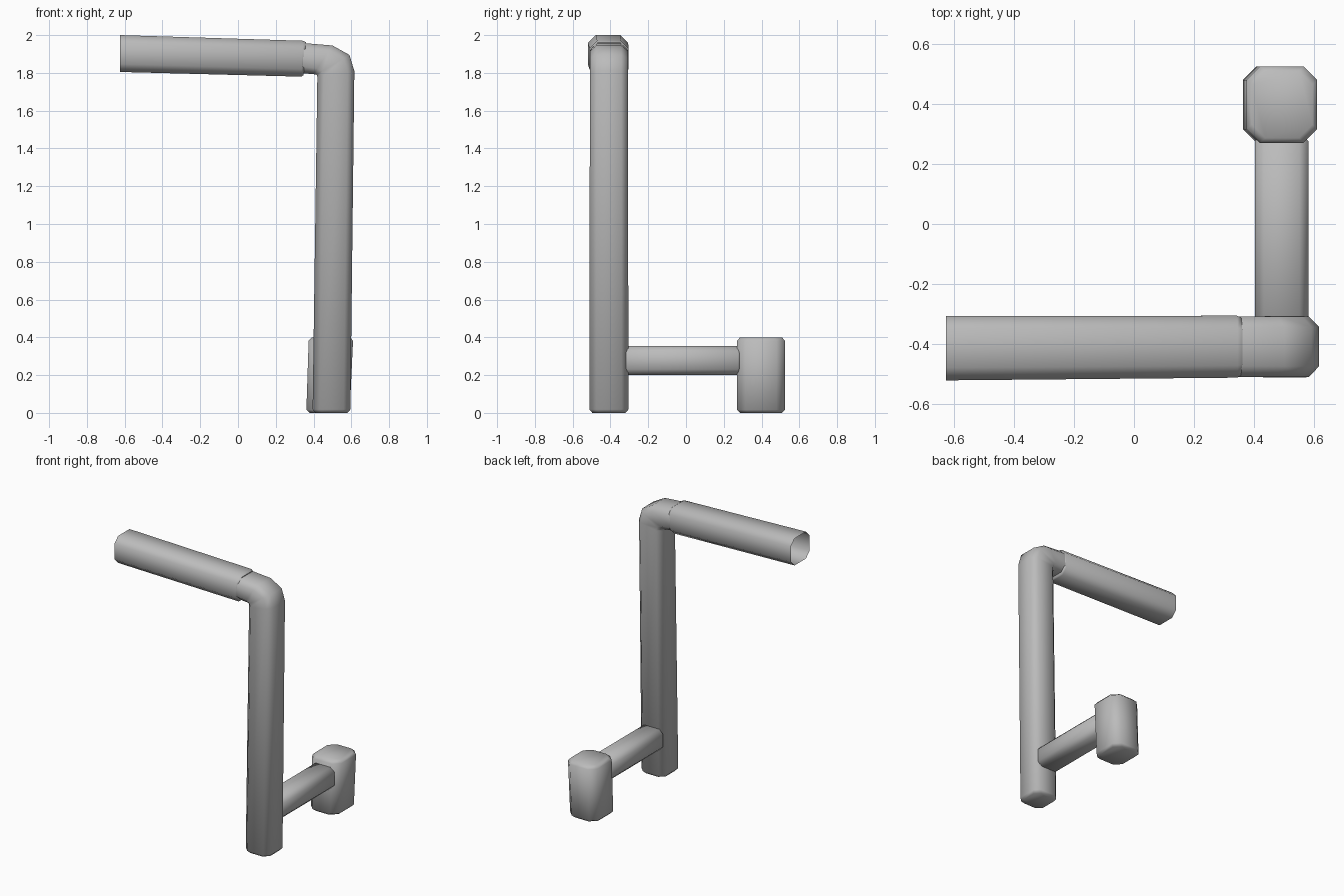
import bpy, bmesh, math
from mathutils import Vector

if "Cube" in bpy.data.objects:
    bpy.data.objects.remove(bpy.data.objects["Cube"], do_unlink=True)

grey = bpy.data.materials.new("plain grey")
grey.use_nodes = True
grey.diffuse_color = (0.5, 0.5, 0.5, 1)
grey.node_tree.nodes["Principled BSDF"].inputs["Base Color"].default_value = (0.5, 0.5, 0.5, 1)


def ring(a, b, side, chamfer):
    """Octagonal section: a and b are opposite side midpoints, side is the other half axis."""
    a, b, v = Vector(a), Vector(b), Vector(side)
    c, u = (a + b) / 2, (b - a) / 2
    ku, kv = 1 - chamfer / u.length, 1 - chamfer / v.length
    corners = []
    for su, sv in ((1, 1), (-1, 1), (-1, -1), (1, -1)):
        pair = [c + u * su + v * sv * kv, c + u * su * ku + v * sv]
        corners += pair if su * sv > 0 else pair[::-1]
    return corners


def loft(name, sections, cap_start=True):
    """Skin a row of octagonal sections into one smooth part."""
    bm = bmesh.new()
    rings = [[bm.verts.new(p) for p in ring(*s)] for s in sections]
    for r, s in zip(rings, rings[1:]):
        for i in range(8):
            j = (i + 1) % 8
            bm.faces.new((r[i], r[j], s[j], s[i]))
    if cap_start:
        bm.faces.new(rings[0])
    bm.faces.new(rings[-1])
    bmesh.ops.recalc_face_normals(bm, faces=bm.faces)
    mesh = bpy.data.meshes.new(name)
    bm.to_mesh(mesh)
    bm.free()
    mesh.materials.append(grey)
    obj = bpy.data.objects.new(name, mesh)
    bpy.context.collection.objects.link(obj)
    bpy.ops.object.select_all(action='DESELECT')
    obj.select_set(True)
    bpy.context.view_layer.objects.active = obj
    bpy.ops.object.shade_smooth_by_angle(angle=math.radians(60))
    return obj


# Upright post, bending into the elbow at the top
Y = -0.408
post_path = [  # inner x, z, outer x, z, half depth
    (0.41, 0.0, 0.58, 0.0, 0.088),
    (0.395, 0.018, 0.595, 0.018, 0.103),
    (0.42, 1.78, 0.616, 1.81, 0.101),
    (0.416, 1.79, 0.59, 1.895, 0.101),
    (0.40, 1.793, 0.50, 1.945, 0.101),
    (0.32, 1.80, 0.32, 1.96, 0.1),
]
loft("post_and_elbow", [((xa, Y, za), (xb, Y, zb), (0, d, 0), 0.036)
                        for xa, za, xb, zb, d in post_path])

# Upper arm, a tube open at its free end
loft("upper_arm", [
    ((-0.625, -0.413, 1.805), (-0.625, -0.413, 2.0), (0, 0.107, 0), 0.042),
    ((0.335, Y, 1.78), (0.345, Y, 1.97), (0, 0.103, 0), 0.04),
    ((0.347, Y, 1.788), (0.36, Y, 1.962), (0, 0.095, 0), 0.036),
], cap_start=False)

# Low cross bar joining post and foot block
loft("cross_bar", [((0.402 + e, y, 0.278), (0.58 - e, y, 0.278), (0, 0, 0.077 - e), 0.03)
                   for y, e in ((-0.328, 0.014), (-0.31, 0), (0.275, 0), (0.29, 0.014))])

# Foot block with bevelled rims, leaning slightly
block = [(0.0, 0.362, 0.590, 0.016), (0.016, 0.362, 0.592, 0),
         (0.382, 0.374, 0.609, 0), (0.4, 0.376, 0.61, 0.016)]
loft("foot_block", [((xa + e, 0.397, z), (xb - e, 0.397, z), (0, 0.127 - e, 0), 0.045)
                    for z, xa, xb, e in block])
